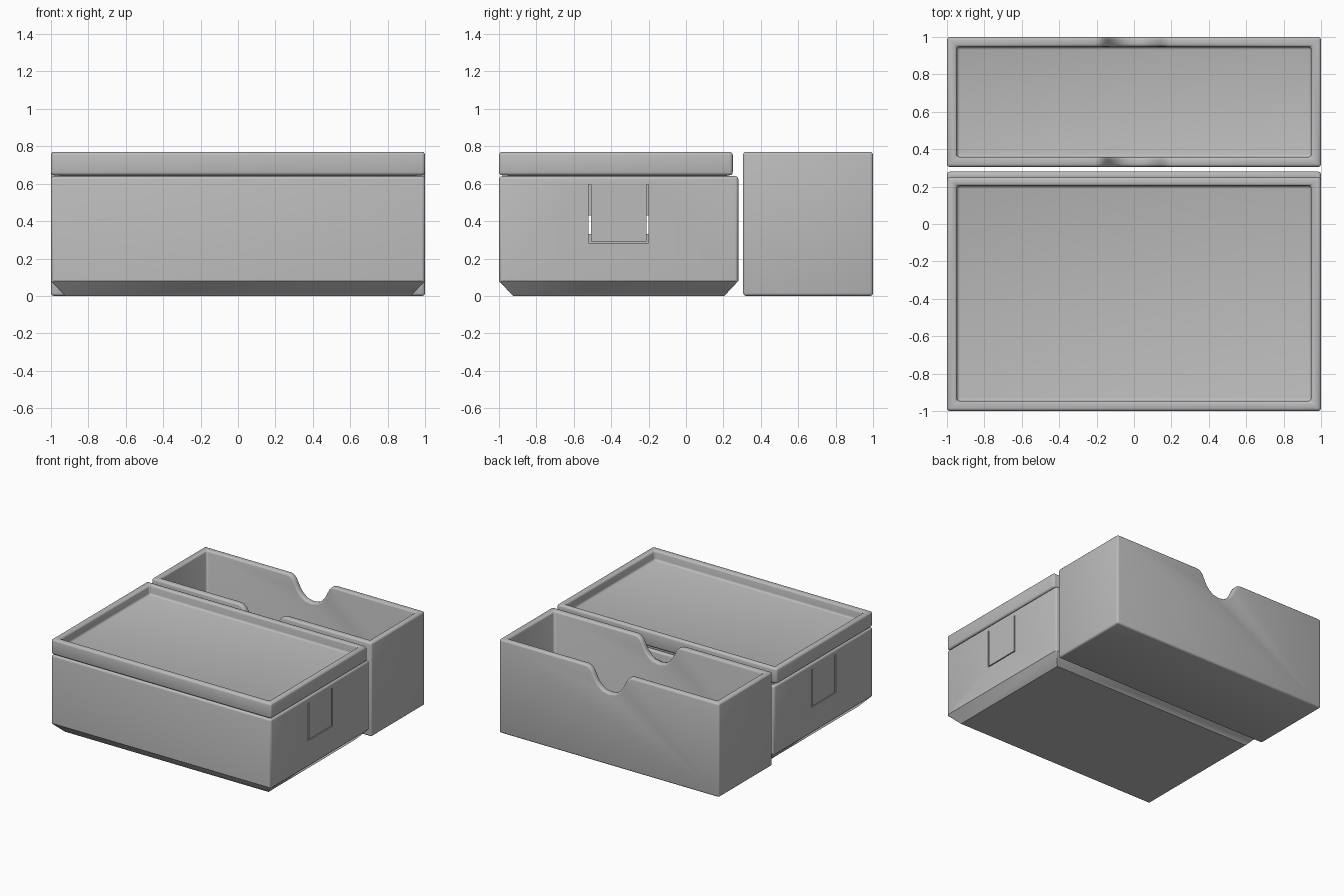
import bpy
import bmesh
import math

if "Cube" in bpy.data.objects:
    bpy.data.objects.remove(bpy.data.objects["Cube"], do_unlink=True)

grey = bpy.data.materials.new("plain grey")
grey.use_nodes = True
COLOUR = (0.5, 0.5, 0.5, 1)
grey.diffuse_color = COLOUR
grey.node_tree.nodes["Principled BSDF"].inputs["Base Color"].default_value = COLOUR


def loft(name, rings):
    """Closed solid through rings that share a point count."""
    bm = bmesh.new()
    loops = [[bm.verts.new(p) for p in ring] for ring in rings]
    n = len(loops[0])
    for low, high in zip(loops, loops[1:]):
        for i in range(n):
            j = (i + 1) % n
            bm.faces.new((low[i], low[j], high[j], high[i]))
    bm.faces.new(loops[0][::-1])
    bm.faces.new(loops[-1])
    bmesh.ops.recalc_face_normals(bm, faces=bm.faces)
    mesh = bpy.data.meshes.new(name)
    bm.to_mesh(mesh)
    bm.free()
    mesh.materials.append(grey)
    obj = bpy.data.objects.new(name, mesh)
    bpy.context.collection.objects.link(obj)
    return obj


def rect(x0, x1, y0, y1, z):
    return [(x0, y0, z), (x1, y0, z), (x1, y1, z), (x0, y1, z)]


def block(name, x, y, z):
    return loft(name, [rect(*x, *y, h) for h in z])


def apply(obj, kind, **settings):
    mod = obj.modifiers.new(kind.lower(), kind)
    for key, value in settings.items():
        setattr(mod, key, value)
    bpy.ops.object.select_all(action="DESELECT")
    bpy.context.view_layer.objects.active = obj
    obj.select_set(True)
    bpy.ops.object.modifier_apply(modifier=mod.name)


def cut(obj, cutter):
    apply(obj, "BOOLEAN", operation="DIFFERENCE", solver="EXACT", object=cutter)
    bpy.data.objects.remove(cutter, do_unlink=True)


def round_edges(obj, width, limit=65):
    apply(obj, "BEVEL", width=width, segments=3, limit_method="ANGLE",
          angle_limit=math.radians(limit))
    bpy.ops.object.shade_smooth_by_angle(angle=math.radians(35))


# Main box: chamfered foot, hollow inside
box = loft("main_box", [rect(-0.925, 0.925, -0.925, 0.205, 0),
                        rect(-1, 1, -1, 0.28, 0.08),
                        rect(-1, 1, -1, 0.28, 0.64)])
cut(box, block("cavity", (-0.96, 0.96), (-0.96, 0.24), (0.1, 0.8)))
round_edges(box, 0.016)

# U-shaped slits that free a spring tab on each side
for y in (-0.514, -0.206):
    cut(box, block("slit", (-1.1, 1.1), (y - 0.006, y + 0.006), (0.283, 0.595)))
cut(box, block("slit", (-1.1, 1.1), (-0.515, -0.205), (0.283, 0.291)))
for name, side in (("left_tab_rib", 1), ("right_tab_rib", -1)):
    block(name, sorted((side * 0.92, side * 0.962)), (-0.55, -0.17), (0.26, 0.33))

# Lid with a stacking recess on top and a lip inside the box
lid = block("lid", (-1, 1), (-1, 0.25), (0.645, 0.77))
cut(lid, block("recess", (-0.947, 0.947), (-0.947, 0.205), (0.69, 0.9)))
round_edges(lid, 0.017)
lip = block("lid_lip", (-0.955, 0.955), (-0.955, 0.22), (0.43, 0.67))
cut(lip, block("lip_hollow", (-0.92, 0.92), (-0.92, 0.185), (0.3, 0.66)))

# Open tray with finger notches in its front and back walls
TOP = 0.77
tray = block("tray", (-1, 1), (0.305, 1), (0, TOP))
cut(tray, block("tray_cavity", (-0.947, 0.947), (0.358, 0.947), (0.05, 0.9)))
half = [(0.21, 0), (0.185, 0.007), (0.16, 0.03), (0.142, 0.065), (0.122, 0.105),
        (0.095, 0.14), (0.055, 0.17)]
profile = [(x, TOP - d) for x, d in half] + [(0, TOP - 0.18)]
profile += [(-x, TOP - d) for x, d in reversed(half)]
profile += [(-0.21, 0.9), (0.21, 0.9)]
cut(tray, loft("notch", [[(x, y, z) for x, z in profile] for y in (0.2, 1.1)]))
round_edges(tray, 0.016)
